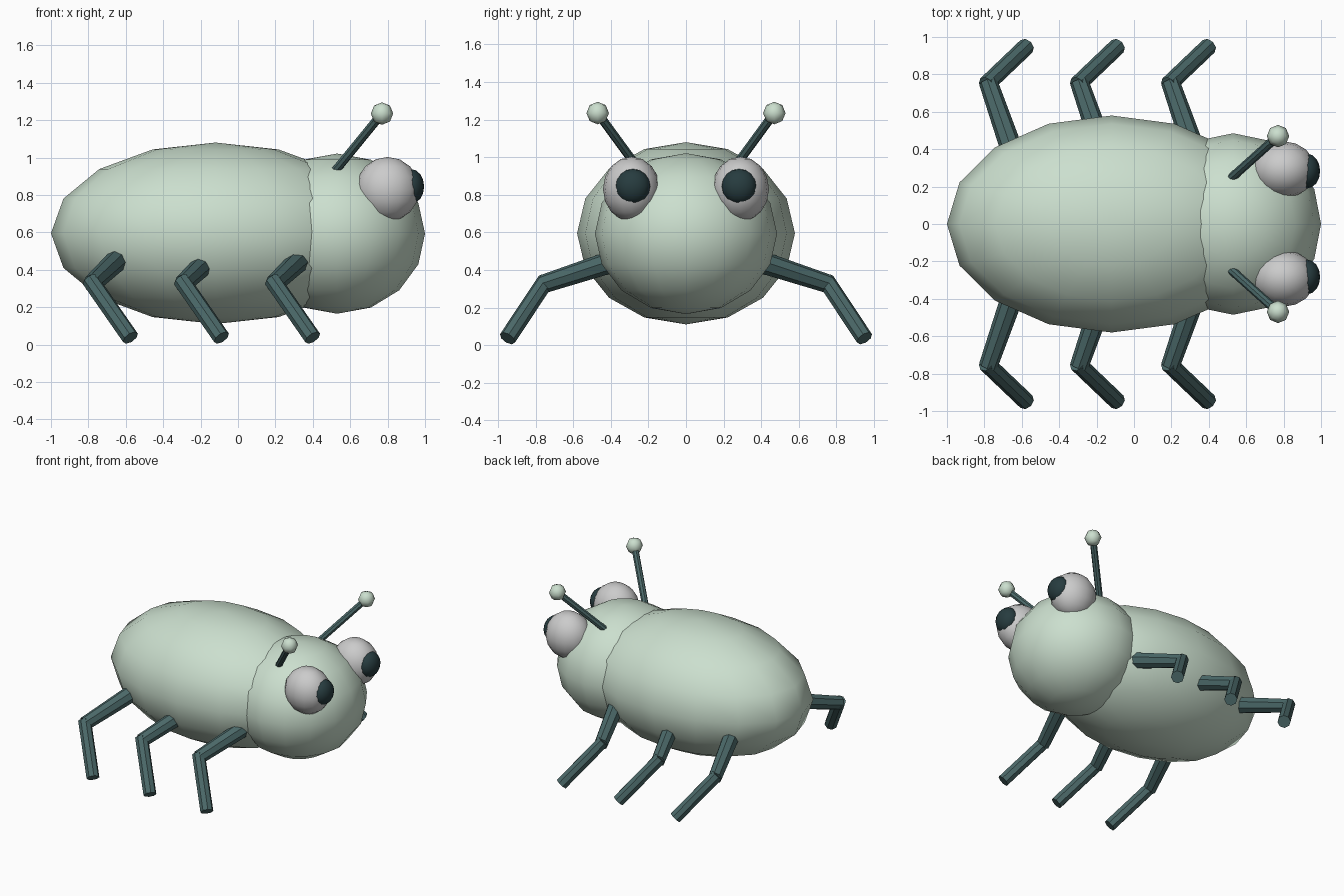
import bpy
from mathutils import Vector

if "Cube" in bpy.data.objects:
    bpy.data.objects.remove(bpy.data.objects["Cube"])


def material(name, rgb):
    m = bpy.data.materials.new(name)
    m.diffuse_color = (*rgb, 1)
    m.use_nodes = True
    m.node_tree.nodes["Principled BSDF"].inputs["Base Color"].default_value = m.diffuse_color
    return m


GREEN = material("pale_green", (0.60, 0.74, 0.62))
TEAL = material("dark_teal", (0.07, 0.14, 0.14))
WHITE = material("eye_white", (0.85, 0.85, 0.83))
DARK = material("pupil_dark", (0.02, 0.045, 0.05))


def ellipsoid(name, loc, radii, mat, segs=16):
    bpy.ops.mesh.primitive_uv_sphere_add(segments=segs, ring_count=segs // 2, radius=1, location=loc)
    ob = bpy.context.object
    ob.name = name
    ob.scale = radii
    bpy.ops.object.transform_apply(location=False, rotation=False, scale=True)
    bpy.ops.object.shade_smooth()
    ob.data.materials.append(mat)
    return ob


def rod(name, a, b, r1, r2, mat, sides=8):
    a, b = Vector(a), Vector(b)
    d = b - a
    bpy.ops.mesh.primitive_cone_add(vertices=sides, radius1=r1, radius2=r2, depth=d.length,
                                    location=(a + b) / 2,
                                    rotation=d.to_track_quat('Z', 'Y').to_euler())
    ob = bpy.context.object
    ob.name = name
    ob.data.materials.append(mat)
    return ob


# Body and head
ellipsoid("body", (-0.12, 0, 0.595), (0.88, 0.58, 0.485), GREEN)
ellipsoid("head", (0.53, 0, 0.593), (0.47, 0.485, 0.428), GREEN)

for side, s in (("right", -1), ("left", 1)):
    # Eyes
    ellipsoid(side + "_eye", (0.80, s * 0.29, 0.83), (0.17, 0.152, 0.173), WHITE)
    ellipsoid(side + "_pupil", (0.925, s * 0.283, 0.845), (0.07, 0.093, 0.093), DARK)

    # Antennae
    rod(side + "_antenna", (0.48, s * 0.21, 0.88), (0.77, s * 0.47, 1.235), 0.024, 0.024, TEAL)
    ellipsoid(side + "_antenna_tip", (0.77, s * 0.47, 1.235), (0.06, 0.06, 0.06), GREEN, 8)

    # Three bent legs per side
    for i, pos in enumerate(("rear", "middle", "front")):
        x = i * 0.487
        name = f"{pos}_{side}_"
        knee = (x - 0.78, s * 0.76, 0.325)
        rod(name + "upper_leg", (x - 0.62, s * 0.30, 0.475), knee, 0.062, 0.05, TEAL)
        rod(name + "lower_leg", (x - 0.79, s * 0.745, 0.345), (x - 0.575, s * 0.95, 0.036), 0.046, 0.046, TEAL)
